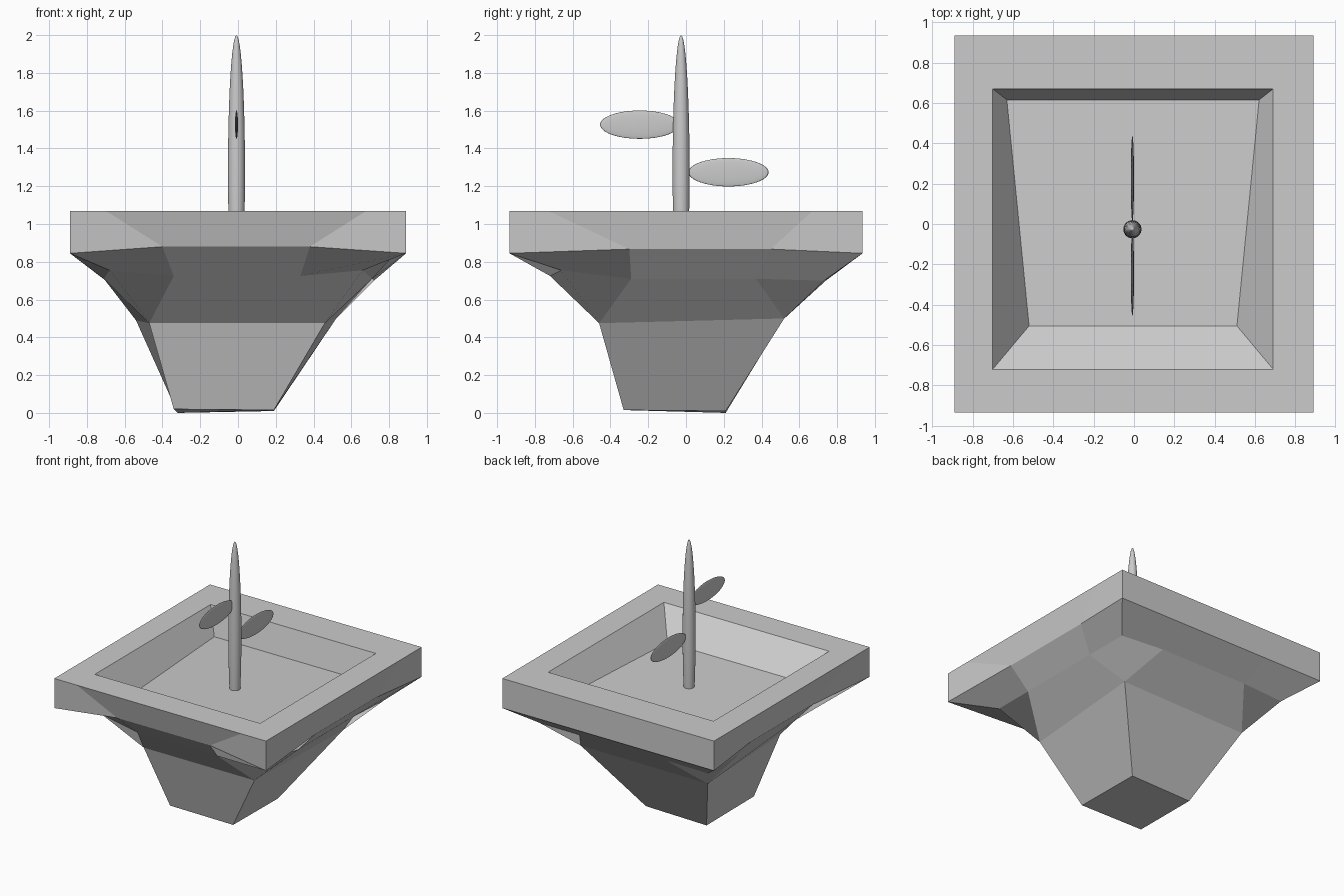
import bpy, bmesh, math

if "Cube" in bpy.data.objects:
    bpy.data.objects.remove(bpy.data.objects["Cube"])

# ---------- pot ----------
bm = bmesh.new()


def add(points):
    return [bm.verts.new(p) for p in points]


def ring12(corners, sides):
    """Corner + two side points for each side: front, right, back, left."""
    pts = []
    for i, (corner, (a, b, depth, z)) in enumerate(zip(corners, sides)):
        pts.append(corner)
        for t in (a, b):
            pts.append((t, depth, z) if i % 2 == 0 else (depth, t, z))
    return add(pts)


def bridge(r1, r2):
    n = len(r1)
    for i in range(n):
        j = (i + 1) % n
        bm.faces.new((r1[i], r1[j], r2[j], r2[i]))


def rect(x0, x1, y0, y1, z):
    return [(x0, y0, z), (x1, y0, z), (x1, y1, z), (x0, y1, z)]


base = add([(-.34, -.33, .02), (.19, -.33, .015), (.19, .21, .01), (-.32, .21, 0)])
waist = add([(-.47, -.46, .475), (.46, -.46, .475), (.52, .52, .50), (-.54, .51, .49)])
shoulder = ring12(
    [(-.68, -.67, .755), (.66, -.66, .755), (.72, .73, .70), (-.70, .74, .70)],
    [(-.34, .33, -.72, .725), (-.29, .37, .71, .71),
     (.37, -.36, .75, .71), (.37, -.29, -.71, .71)])
rim_low = ring12(
    rect(-.89, .89, -.935, .935, .845),
    [(-.40, .38, -.88, .88), (-.30, .45, .855, .867),
     (.38, -.40, .935, .845), (.45, -.30, -.855, .867)])
rim_top = ring12(
    rect(-.89, .89, -.935, .935, 1.07),
    [(-.70, .68, -.935, 1.07), (-.73, .67, .89, 1.07),
     (.68, -.70, .935, 1.07), (.67, -.73, -.89, 1.07)])
opening = add(rect(-.70, .69, -.72, .67, 1.07))
soil = add([(-.52, -.505, .895), (.51, -.505, .895), (.62, .615, .865), (-.63, .615, .865)])

bm.faces.new(base[::-1])
bridge(base, waist)
for i in range(4):
    k, j = 3 * i, (i + 1) % 4
    # trapezoid band on each side, diamond at each corner
    bm.faces.new((waist[i], waist[j], shoulder[k + 2], shoulder[k + 1]))
    bm.faces.new((waist[i], shoulder[k + 1], shoulder[k], shoulder[k - 1]))
    # flat rim top
    bm.faces.new((rim_top[k], rim_top[k + 1], rim_top[k + 2],
                  rim_top[(k + 3) % 12], opening[j], opening[i]))
bridge(shoulder, rim_low)
bridge(rim_low, rim_top)
bridge(opening, soil)
bm.faces.new(soil)
bmesh.ops.recalc_face_normals(bm, faces=bm.faces)
me = bpy.data.meshes.new("pot")
bm.to_mesh(me)
bm.free()
bpy.context.collection.objects.link(bpy.data.objects.new("pot", me))


# ---------- plant ----------
def ellipsoid(name, loc, radii):
    bpy.ops.mesh.primitive_uv_sphere_add(segments=32, ring_count=24, radius=1, location=loc)
    ob = bpy.context.object
    ob.name = name
    ob.scale = radii
    bpy.ops.object.transform_apply(location=True, rotation=False, scale=True)
    bpy.ops.object.shade_smooth()
    return ob


# stem: long ellipsoid cut off just inside the soil
stem = ellipsoid("stem", (-.008, -.026, 1.28), (.045, .045, .72))
sb = bmesh.new()
sb.from_mesh(stem.data)
bmesh.ops.bisect_plane(sb, geom=sb.verts[:] + sb.edges[:] + sb.faces[:],
                       plane_co=(0, 0, .86), plane_no=(0, 0, 1), clear_inner=True)
sb.to_mesh(stem.data)
sb.free()

# thin flat leaves
ellipsoid("front_leaf", (-.008, -.245, 1.526), (.008, .21, .075))
ellipsoid("back_leaf", (-.008, .225, 1.274), (.008, .212, .075))
